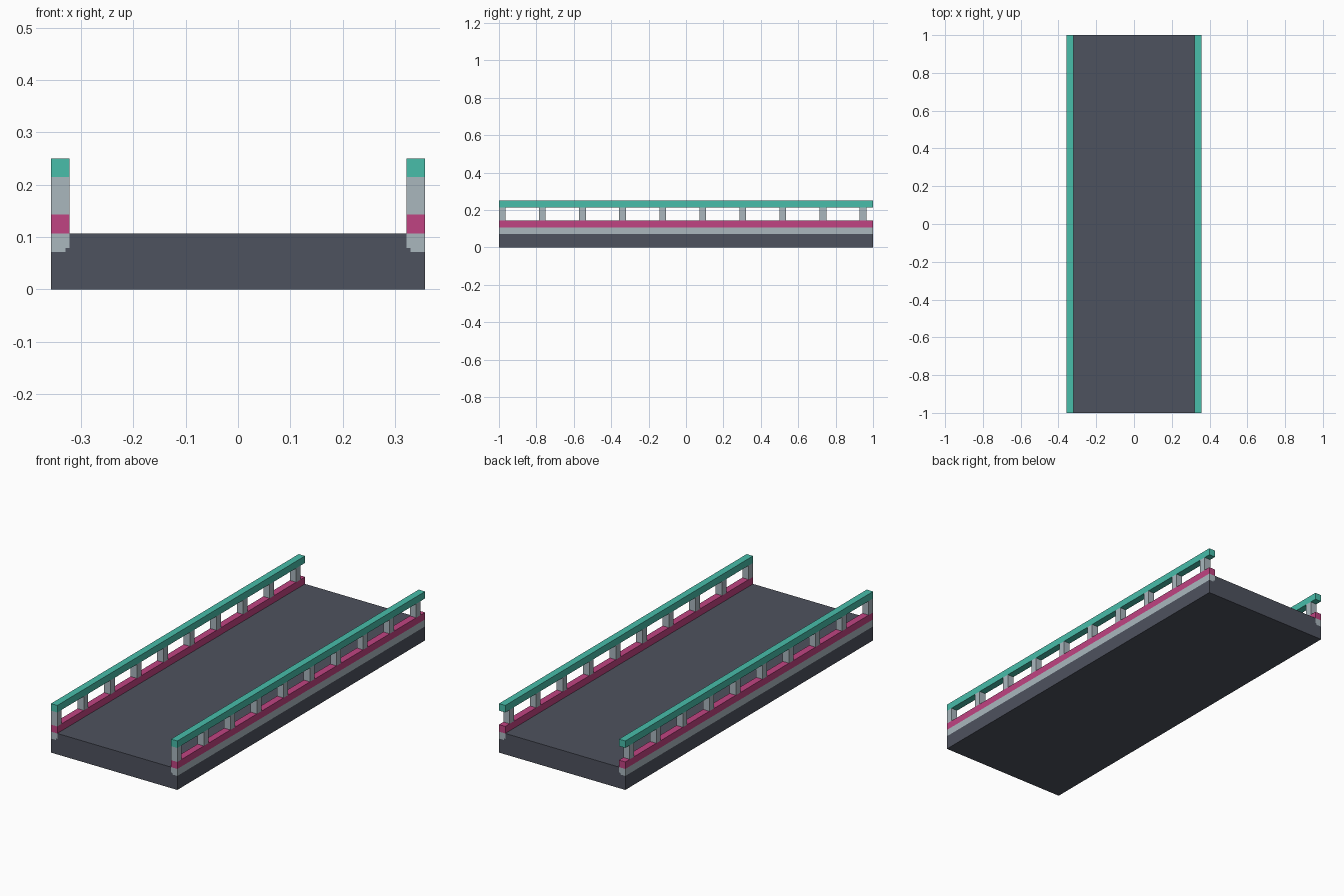
import bpy
import bmesh

cube = bpy.data.objects.get("Cube")
if cube:
    bpy.data.objects.remove(cube, do_unlink=True)

U = 1 / 28            # building unit: the bridge is 56 units long
HALF = 10 * U         # half width
INNER = 9 * U         # inner face of the railings
NOTCH = 0.008         # small step at the foot of the curb


def material(name, rgb):
    mat = bpy.data.materials.new(name)
    mat.use_nodes = True
    color = (*rgb, 1)
    mat.diffuse_color = color
    mat.node_tree.nodes["Principled BSDF"].inputs["Base Color"].default_value = color
    return mat


asphalt = material("dark asphalt", (0.076, 0.084, 0.112))
stone = material("pale grey", (0.402, 0.474, 0.515))
teal = material("teal", (0.065, 0.509, 0.402))
pink = material("pink", (0.527, 0.057, 0.223))


def extrude(name, profile, y0, y1, mat):
    """Extrude an x-z profile from y0 to y1."""
    bm = bmesh.new()
    face = bm.faces.new([bm.verts.new((x, y0, z)) for x, z in profile])
    result = bmesh.ops.extrude_face_region(bm, geom=[face])
    verts = [v for v in result["geom"] if isinstance(v, bmesh.types.BMVert)]
    bmesh.ops.translate(bm, verts=verts, vec=(0, y1 - y0, 0))
    bmesh.ops.recalc_face_normals(bm, faces=bm.faces)
    mesh = bpy.data.meshes.new(name)
    bm.to_mesh(mesh)
    bm.free()
    mesh.materials.append(mat)
    obj = bpy.data.objects.new(name, mesh)
    bpy.context.collection.objects.link(obj)
    return obj


def rect(side, z0, z1):
    return [(side * INNER, z0), (side * HALF, z0), (side * HALF, z1), (side * INNER, z1)]


# Road deck with a raised middle
step = [(HALF, 2 * U), (INNER + NOTCH, 2 * U), (INNER + NOTCH, 2 * U + NOTCH),
        (INNER, 2 * U + NOTCH)]
half = [(HALF, 0)] + step + [(INNER, 3 * U)]
extrude("road_deck", half + [(-x, z) for x, z in reversed(half)], -1, 1, asphalt)

# Railings on both sides
for label, side in (("left", 1), ("right", -1)):
    curb = step + [(INNER, 3 * U), (HALF, 3 * U)]
    extrude(label + "_curb", [(side * x, z) for x, z in curb], -1, 1, stone)
    extrude(label + "_lower_rail", rect(side, 3 * U, 4 * U), -1, 1, pink)
    extrude(label + "_hand_rail", rect(side, 6 * U, 7 * U), -1, 1, teal)
    for i in range(10):
        y = -1 + 6 * i * U
        extrude(f"{label}_post_{i + 1}", rect(side, 4 * U, 6 * U), y, y + U, stone)
